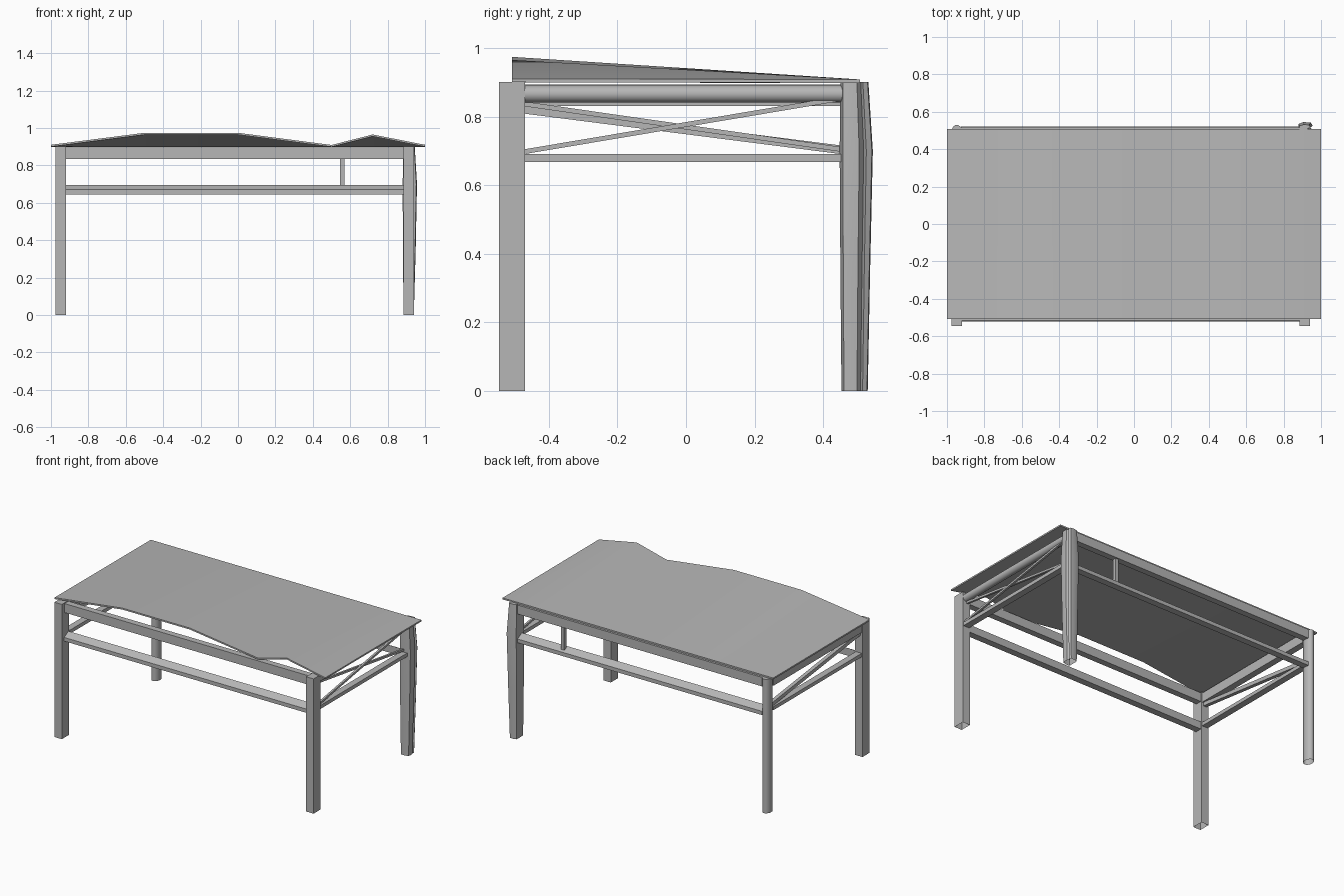
import bpy, bmesh, math
from mathutils import Matrix, Vector

old = bpy.data.objects.get("Cube")
if old:
    bpy.data.objects.remove(old, do_unlink=True)

# One plain grey for everything
grey = bpy.data.materials.new("plain_grey")
grey.use_nodes = True
colour = (0.47, 0.47, 0.47, 1)
grey.diffuse_color = colour
grey.node_tree.nodes["Principled BSDF"].inputs["Base Color"].default_value = colour


def finish(name, bm, smooth=False):
    bmesh.ops.recalc_face_normals(bm, faces=bm.faces)
    mesh = bpy.data.meshes.new(name)
    bm.to_mesh(mesh)
    bm.free()
    obj = bpy.data.objects.new(name, mesh)
    bpy.context.collection.objects.link(obj)
    mesh.materials.append(grey)
    if smooth:
        bpy.ops.object.select_all(action='DESELECT')
        obj.select_set(True)
        bpy.context.view_layer.objects.active = obj
        bpy.ops.object.shade_smooth_by_angle(angle=math.radians(40))
    return obj


def drop_bottom(bm):
    # Tubes are open at the floor
    low = [f for f in bm.faces if f.calc_center_median().z < 0.001]
    bmesh.ops.delete(bm, geom=low, context='FACES_ONLY')


def box(name, x, y, z, open_bottom=False):
    bm = bmesh.new()
    size = [r[1] - r[0] for r in (x, y, z)]
    mid = [(r[0] + r[1]) / 2 for r in (x, y, z)]
    bmesh.ops.create_cube(bm, size=1, matrix=Matrix.Translation(mid) @ Matrix.Diagonal((*size, 1)))
    if open_bottom:
        drop_bottom(bm)
    return finish(name, bm)


def extrude_profile(name, points, move):
    # Closed outline pushed along one direction
    bm = bmesh.new()
    face = bm.faces.new([bm.verts.new(p) for p in points])
    out = bmesh.ops.extrude_face_region(bm, geom=[face], use_keep_orig=True)
    verts = [g for g in out["geom"] if isinstance(g, bmesh.types.BMVert)]
    bmesh.ops.translate(bm, verts=verts, vec=move)
    return finish(name, bm)


def brace(name, x, z_front, z_back, height, width):
    # Slanted bar running from the front leg to the back leg
    h = height / 2
    points = [(x - width / 2, y, z) for y, z in
              ((-0.48, z_front - h), (0.46, z_back - h), (0.46, z_back + h), (-0.48, z_front + h))]
    return extrude_profile(name, points, (width, 0, 0))


LEFT, RIGHT = (0.885, 0.94), (-0.975, -0.92)
LX, RX = sum(LEFT) / 2, sum(RIGHT) / 2

# Square front legs
for side, x in (("left", LEFT), ("right", RIGHT)):
    box(f"front_leg_{side}", x, (-0.545, -0.47), (0, 0.9), True)

# Oval back leg on the right
bm = bmesh.new()
bmesh.ops.create_cone(bm, cap_ends=True, segments=32, radius1=0.5, radius2=0.5, depth=1,
                      matrix=Matrix.Translation((RX, 0.4925, 0.4475)) @ Matrix.Diagonal((0.055, 0.075, 0.895, 1)))
drop_bottom(bm)
finish("back_leg_right", bm, True)

# Folded, bulging back leg on the left: one outline lofted through several heights
outline = ((0, 0), (0.5, -0.02), (0.95, 0.08), (1, 0.3), (0.98, 0.58), (0.72, 0.72),
           (0.98, 0.8), (0.85, 0.97), (0.35, 1), (0, 0.9))
levels = ((0, 0.885, 0.94, 0.455, 0.53), (0.35, 0.882, 0.95, 0.452, 0.537),
          (0.7, 0.88, 0.957, 0.45, 0.545), (0.9, 0.885, 0.945, 0.452, 0.532))
bm = bmesh.new()
rings = []
for z, x0, x1, y0, y1 in levels:
    rings.append([bm.verts.new((x0 + u * (x1 - x0), y0 + v * (y1 - y0), z)) for u, v in outline])
for low, high in zip(rings, rings[1:]):
    for i in range(len(outline)):
        j = (i + 1) % len(outline)
        bm.faces.new((low[i], low[j], high[j], high[i]))
bm.faces.new(rings[-1])
finish("back_leg_left", bm, True)

# Long rails between the legs: square above, with a sloping top edge below
long_x = (RIGHT[1] - 0.005, LEFT[0] + 0.005)
for end, s in (("front", -1), ("back", 1)):
    y = sorted((s * 0.475, s * 0.517))
    box(f"{end}_upper_rail", long_x, y, (0.835, 0.895))
    points = [(long_x[0], s * a, z) for a, z in ((0.475, 0.645), (0.52, 0.645), (0.52, 0.67), (0.475, 0.695))]
    extrude_profile(f"{end}_lower_rail", points, (long_x[1] - long_x[0], 0, 0))

# Hanging strut at the back
box("back_strut", (0.545, 0.57), (0.482, 0.507), (0.68, 0.84))

# Lower side rails
for side, x in (("left", LX), ("right", RX)):
    box(f"side_lower_rail_{side}", (x - 0.022, x + 0.022), (-0.475, 0.46), (0.667, 0.691))

# Upper side rails: round on the left, square on the right
bm = bmesh.new()
bmesh.ops.create_cone(bm, cap_ends=True, segments=24, radius1=0.025, radius2=0.025, depth=0.935,
                      matrix=Matrix.Translation((LX, -0.007, 0.866)) @ Matrix.Rotation(math.pi / 2, 4, 'X'))
finish("side_upper_rail_left", bm, True)
box("side_upper_rail_right", (RX - 0.022, RX + 0.022), (-0.475, 0.46), (0.83, 0.893))

# Diagonal braces: a cross on the left, a single bar on the right
brace("rising_brace_left", LX + 0.008, 0.696, 0.854, 0.014, 0.014)
brace("falling_brace_left", LX - 0.008, 0.838, 0.703, 0.014, 0.014)
brace("falling_brace_right", RX, 0.822, 0.702, 0.025, 0.025)

# Thin top sheet: wavy along the front, level along the back
wave = ((-1, 0.91), (-0.5, 0.974), (0, 0.974), (0.5, 0.909), (0.72, 0.965), (1, 0.91))
bm = bmesh.new()
front = [bm.verts.new((x, -0.508, z)) for x, z in wave]
back = [bm.verts.new((x, 0.508, 0.908)) for x, z in wave]
for i in range(len(wave) - 1):
    bm.faces.new((front[i], front[i + 1], back[i + 1], back[i]))
sheet = bmesh.ops.extrude_face_region(bm, geom=bm.faces[:], use_keep_orig=True)
lower = [g for g in sheet["geom"] if isinstance(g, bmesh.types.BMVert)]
bmesh.ops.translate(bm, verts=lower, vec=Vector((0, 0, -0.01)))
finish("table_top", bm, True)
